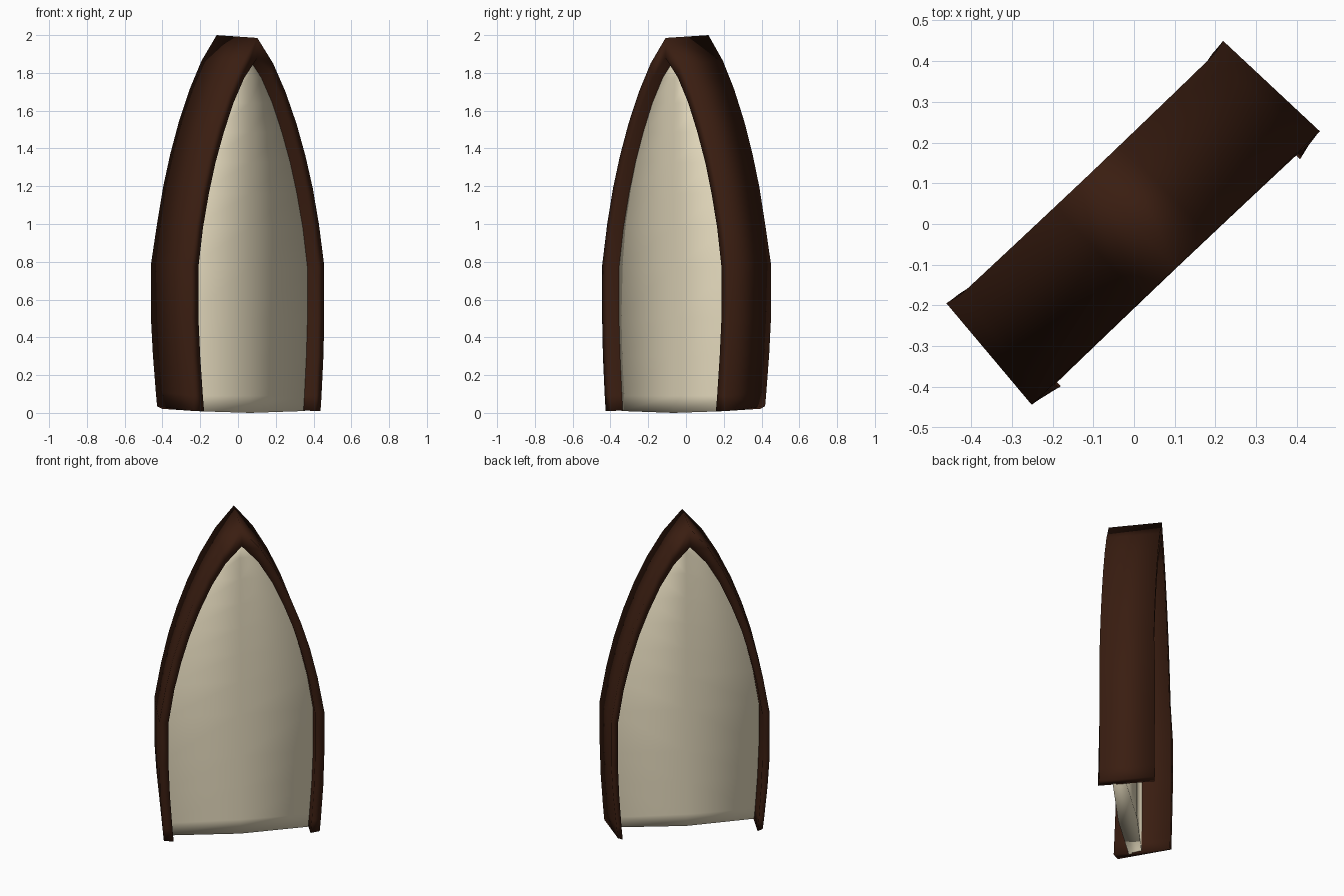
import bpy, bmesh, math

if "Cube" in bpy.data.objects:
    bpy.data.objects.remove(bpy.data.objects["Cube"])

YAW = math.radians(43.5)

# Half outlines, foot to tip: (half width, height) of the frame's front edges
OUTER = [(.461, .01), (.468, .09), (.482, .3), (.488, .5), (.488, .78), (.449, 1.0),
         (.404, 1.19), (.351, 1.36), (.286, 1.53), (.205, 1.7), (.115, 1.85), (0, 1.985)]
INNER = [(.405, .01), (.412, .09), (.426, .3), (.434, .5), (.434, .77), (.4, .98),
         (.357, 1.16), (.308, 1.325), (.247, 1.485), (.177, 1.64), (.096, 1.775), (0, 1.88)]


def material(name, color):
    m = bpy.data.materials.new(name)
    m.diffuse_color = (*color, 1)
    m.use_nodes = True
    m.node_tree.nodes["Principled BSDF"].inputs["Base Color"].default_value = m.diffuse_color
    return m


def finish(bm, name, mat):
    bmesh.ops.remove_doubles(bm, verts=bm.verts, dist=1e-5)
    bmesh.ops.recalc_face_normals(bm, faces=bm.faces)
    me = bpy.data.meshes.new(name)
    bm.to_mesh(me)
    bm.free()
    me.materials.append(mat)
    for p in me.polygons:
        p.use_smooth = True
    ob = bpy.data.objects.new(name, me)
    ob.rotation_euler.z = YAW
    bpy.context.collection.objects.link(ob)
    return ob


def section(i, side):
    """Four-cornered frame section that flares slightly to the front."""
    (uo, zo), (ui, zi) = OUTER[i], INNER[i]
    low = max(0, 1 - zo / .5)           # 1 at the foot, fading out by z = 0.5
    t = zo / 2
    back = .176 - .005 * low if zo < .9 else .170 - .006 * t
    return [(side * uo, -.149, zo),
            (side * uo * (.96 - .032 * low), back, zo + .015 * t + .026 * low),
            (side * ui * .985, .165 - .003 * t, zi + .012 * low),
            (side * ui, -.154 + .004 * t - .012 * low, zi)]


# Pointed arch frame
bm = bmesh.new()
n = len(OUTER)
stations = [section(i, -1) for i in range(n)] + [section(i, 1) for i in range(n - 2, -1, -1)]
rings = [[bm.verts.new(c) for c in s] for s in stations]
for a, b in zip(rings, rings[1:]):
    for k in range(4):
        j = (k + 1) % 4
        bm.faces.new((a[k], a[j], b[j], b[k]))
bm.faces.new(rings[0])
bm.faces.new(rings[-1])
finish(bm, "arch_frame", material("dark_wood", (.042, .0125, .0055)))

# Slab panel filling the arch, with a slight ridge down the middle of each side
bm = bmesh.new()
COLS = 2


def panel_row(i, edge, bulge, lift):
    u, z = INNER[i]
    bulge *= min(1, u / .3)
    z += lift if i == 0 else 0
    row = []
    for c in range(COLS + 1):
        s = -1 + 2 * c / COLS
        dome = 1 - abs(s)
        dip = .01 * dome if i == 0 else 0
        row.append(bm.verts.new((s * (u * 1.01 + .004), edge + bulge * dome, z - dip)))
    return row


front = [panel_row(i, -.078, -.015, 0) for i in range(n)]
back = [panel_row(i, -.002, .02, .015) for i in range(n)]
for grid in (front, back):
    for a, b in zip(grid, grid[1:]):
        for c in range(COLS):
            bm.faces.new((a[c], a[c + 1], b[c + 1], b[c]))
for i in range(n - 1):
    for c in (0, COLS):
        bm.faces.new((front[i][c], front[i + 1][c], back[i + 1][c], back[i][c]))
for i in (0, n - 1):
    for c in range(COLS):
        bm.faces.new((front[i][c], front[i][c + 1], back[i][c + 1], back[i][c]))
finish(bm, "arch_panel", material("cream_panel", (.78, .7, .51)))
